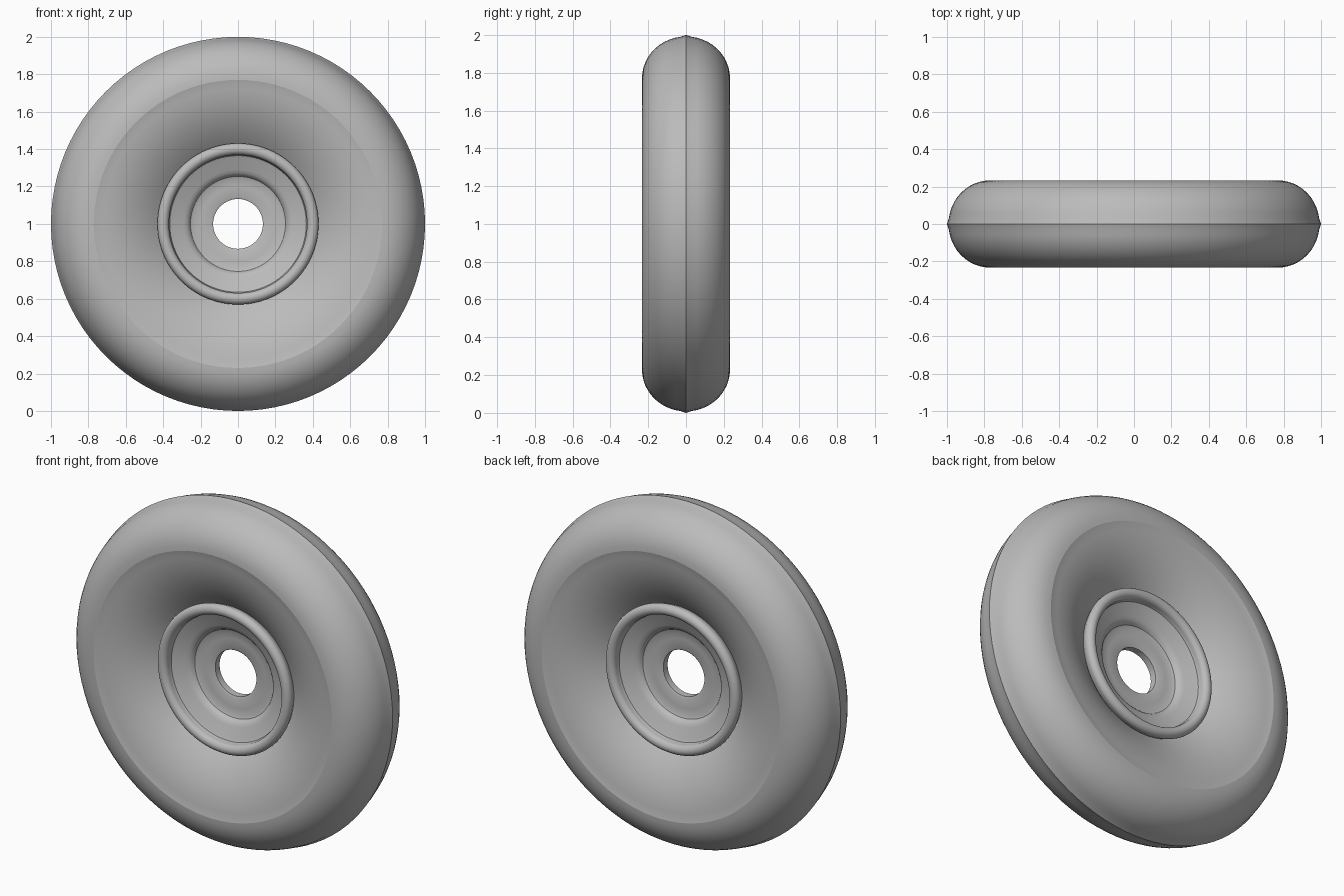
import bpy
import math

cube = bpy.data.objects.get("Cube")
if cube:
    bpy.data.objects.remove(cube, do_unlink=True)

SEGMENTS = 96
RIM_R, HALF_W = 0.77, 0.233

# Single plain grey
grey = bpy.data.materials.new("plain grey")
grey.use_nodes = True
colour = (0.5, 0.5, 0.5, 1)
grey.diffuse_color = colour
grey.node_tree.nodes["Principled BSDF"].inputs["Base Color"].default_value = colour


def revolve(name, profile):
    """Spin a (radius, y) profile around the axle and smooth it."""
    verts, faces = [], []
    n = SEGMENTS
    for r, y in profile:
        for k in range(n):
            a = math.tau * k / n
            verts.append((r * math.cos(a), y, r * math.sin(a)))
    for i in range(len(profile) - 1):
        for k in range(n):
            m = (k + 1) % n
            faces.append((i * n + k, (i + 1) * n + k, (i + 1) * n + m, i * n + m))
    mesh = bpy.data.meshes.new(name)
    mesh.from_pydata(verts, [], faces)
    mesh.materials.append(grey)
    obj = bpy.data.objects.new(name, mesh)
    bpy.context.collection.objects.link(obj)
    obj.location.z = 1
    bpy.ops.object.select_all(action="DESELECT")
    obj.select_set(True)
    bpy.context.view_layer.objects.active = obj
    bpy.ops.object.shade_smooth_by_angle(angle=math.radians(35))
    return obj


def both_sides(half):
    """Continue a back-side profile with its mirror image on the front."""
    return half + [(r, -y) for r, y in reversed(half) if y != 0]


# Tyre: rounded section with a faint ridge along the centre of the tread
steps = 12
front_half = []
for i in range(steps):
    a = math.radians(90 - 83 * i / (steps - 1))
    front_half.append((RIM_R + 0.222 * math.cos(a), -HALF_W * math.sin(a)))
front_half.append((1.0, 0))
revolve("tyre", both_sides(front_half))

# Wheel disc: narrow rim band, then a dish that steepens toward the hub
dish = [(RIM_R, HALF_W), (0.75, 0.228)]
for i in range(1, 13):
    t = i / 12
    dish.append((0.75 - 0.33 * t, 0.228 - 0.04 * t - 0.105 * t ** 2.2))

# Rolled lip around the hub recess
lip = []
for i in range(13):
    a = math.radians(-10 + 200 * i / 12)
    lip.append((0.4 + 0.031 * math.cos(a), 0.115 + 0.031 * math.sin(a)))

# Hub recess: sloped wall, rounded step, flat seat and axle hole
recess = [(0.365, 0.095), (0.35, 0.088), (0.29, 0.068), (0.272, 0.06),
          (0.262, 0.05), (0.254, 0.036), (0.24, 0.03), (0.2, 0.027),
          (0.145, 0.025), (0.133, 0.02)]
revolve("wheel_disc", both_sides(dish + lip + recess))
